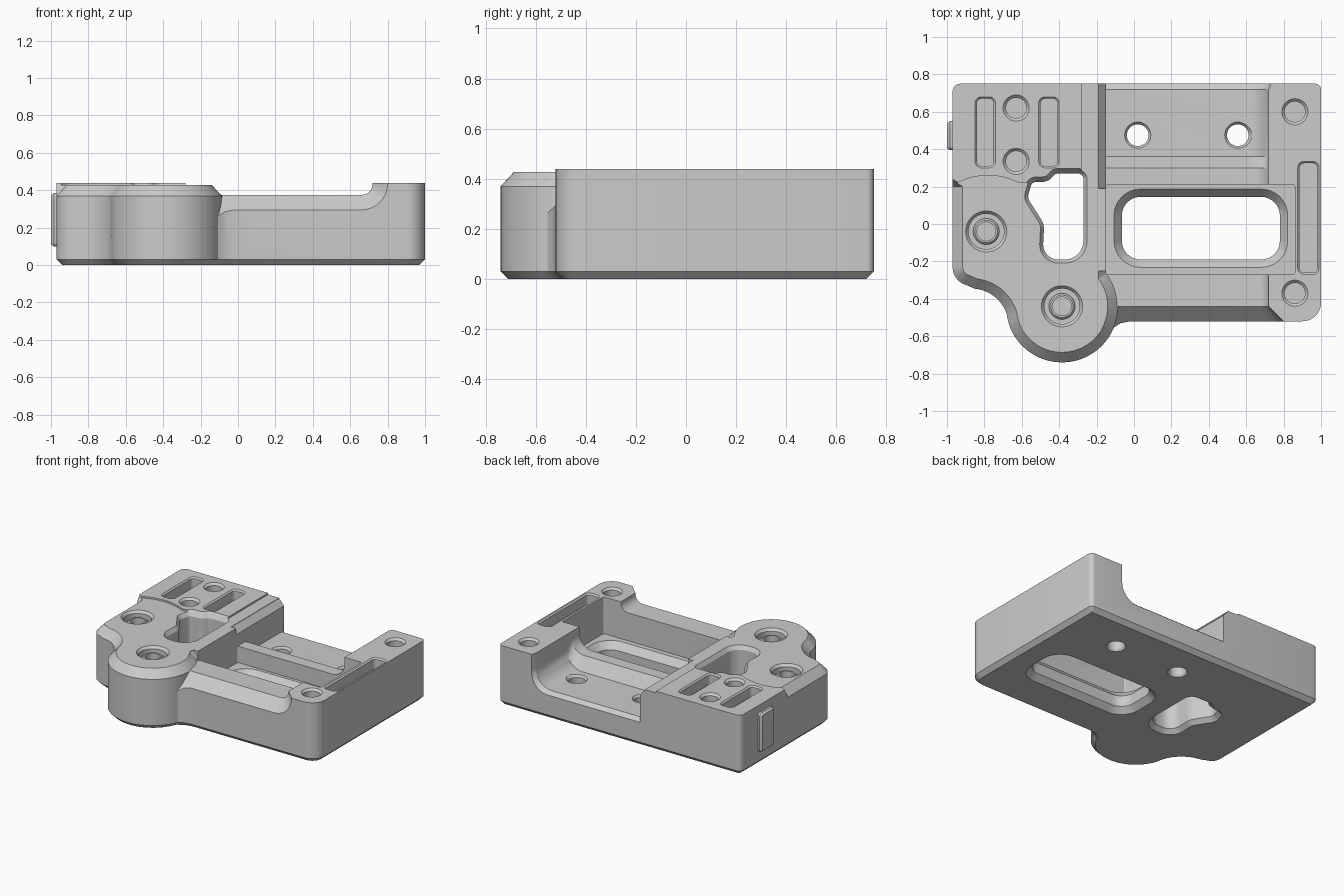
import bpy, bmesh, math
from mathutils import Vector

if "Cube" in bpy.data.objects:
    bpy.data.objects.remove(bpy.data.objects["Cube"])

metal = bpy.data.materials.new("plain grey")
metal.diffuse_color = (0.6, 0.6, 0.6, 1)
metal.use_nodes = True
metal.node_tree.nodes["Principled BSDF"].inputs["Base Color"].default_value = metal.diffuse_color


def arc(cx, cy, r, a0, a1, n=12):
    return [(cx + r * math.cos(math.radians(a0 + (a1 - a0) * i / n)),
             cy + r * math.sin(math.radians(a0 + (a1 - a0) * i / n))) for i in range(n + 1)]


def rounded(corners, n=8):
    """Polygon from (x, y, radius) corners."""
    out = []
    for i, (x, y, r) in enumerate(corners):
        p = Vector((x, y))
        a = (Vector(corners[i - 1][:2]) - p).normalized()
        b = (Vector(corners[(i + 1) % len(corners)][:2]) - p).normalized()
        if r == 0:
            out.append((x, y))
            continue
        half = a.angle(b) / 2
        c = p + (a + b).normalized() * r / math.sin(half)
        t0, t1 = p + a * r / math.tan(half) - c, p + b * r / math.tan(half) - c
        sweep = math.atan2(t0.x * t1.y - t0.y * t1.x, t0.dot(t1))
        for k in range(n + 1):
            s, co = math.sin(sweep * k / n), math.cos(sweep * k / n)
            out.append((c.x + t0.x * co - t0.y * s, c.y + t0.x * s + t0.y * co))
    return out


def rect(x0, x1, y0, y1, r):
    return rounded([(x0, y0, r), (x1, y0, r), (x1, y1, r), (x0, y1, r)])


def offset(pts, d, only=None):
    """Move a counter-clockwise outline outwards by d."""
    out = []
    for i, p in enumerate(pts):
        p = Vector(p)
        e0 = (p - Vector(pts[i - 1])).normalized()
        e1 = (Vector(pts[(i + 1) % len(pts)]) - p).normalized()
        n = Vector((e0.y + e1.y, -e0.x - e1.x)).normalized()
        k = max(0.5, n.dot(Vector((e0.y, -e0.x))))
        out.append(tuple(p + n * d / k) if only is None or only(p) else tuple(p))
    return out


def loft(name, rings):
    """Closed solid through rings of 3D points."""
    bm = bmesh.new()
    vs = [[bm.verts.new(p) for p in ring] for ring in rings]
    n = len(vs[0])
    for a, b in zip(vs, vs[1:]):
        for i in range(n):
            j = (i + 1) % n
            bm.faces.new((a[i], a[j], b[j], b[i]))
    bm.faces.new(vs[0][::-1])
    bm.faces.new(vs[-1])
    bmesh.ops.triangulate(bm, faces=bm.faces)
    bmesh.ops.recalc_face_normals(bm, faces=bm.faces)
    if bm.calc_volume(signed=True) < 0:
        bmesh.ops.reverse_faces(bm, faces=bm.faces)
    me = bpy.data.meshes.new(name)
    bm.to_mesh(me)
    bm.free()
    me.materials.append(metal)
    ob = bpy.data.objects.new(name, me)
    bpy.context.collection.objects.link(ob)
    return ob


def prism(name, pts, layers):
    return loft(name, [[(x, y, z) for x, y in offset(pts, d)] for z, d in layers])


def volume(me):
    bm = bmesh.new()
    bm.from_mesh(me)
    v = bm.calc_volume(signed=True)
    bm.free()
    return v


def apply(body, tool, op="DIFFERENCE"):
    """Boolean; a result with an implausible volume is retried with the other solver."""
    before = volume(body.data)
    for solver in ("MANIFOLD", "EXACT"):
        m = body.modifiers.new("bool", "BOOLEAN")
        m.operation, m.object, m.solver = op, tool, solver
        dg = bpy.context.evaluated_depsgraph_get()
        dg.update()
        me = bpy.data.meshes.new_from_object(body.evaluated_get(dg))
        body.modifiers.remove(m)
        v = volume(me)
        good = before * 0.6 < v < before - 1e-7 if op == "DIFFERENCE" else before < v < before * 1.3
        if good:
            body.data = me
            break
    bpy.data.objects.remove(tool)


def cut(pts, layers):
    apply(body, prism("cutter", pts, layers))


def valley(stations):
    """Cut a trough along y; each station is (y, wall x, floor z, fillet radius)."""
    rings = []
    for y, w, f, r in stations:
        prof = rounded([(-0.19, 0.6, 0), (-0.19, 0.425, 0), (-0.15, 0.38, 0), (-0.15, f, 0),
                        (w, f, r), (w, 0.6, 0)])
        rings.append([(x, y, z) for x, z in prof])
    apply(body, loft("cutter", rings))


# Main plate outline with the two rounded lobes at the front left
outline = (arc(-0.93, 0.71, 0.04, 90, 180, 6) + [(-0.97, 0.24), (-0.97, 0.2)]
           + arc(-0.87, -0.23, 0.1, 180, 255, 8) + arc(-0.87, -0.545, 0.2, 85, 5, 12)
           + arc(-0.385, -0.44, 0.3, 202, 338, 28) + [(-0.07, -0.53), (-0.02, -0.52)]
           + arc(0.9, -0.42, 0.1, -90, 0, 10) + arc(0.97, 0.72, 0.03, 0, 90, 5))


def on_lobe(p):
    return p.x < -0.04 and p.y < 0.21


body = loft("base_plate", [[(x, y, z) for x, y in offset(outline, d, f)] for z, d, f in
                           ((0, -0.03, None), (0.03, 0, None), (0.37, 0, None), (0.44, -0.065, on_lobe))])

# Front ridge trough with flared chamfer, then rear trough with rib
valley([(-0.56, 0.84, 0.255, 0.18), (-0.44, 0.72, 0.375, 0.06), (-0.25, 0.72, 0.375, 0.06)])
valley([(0.19, 0.72, 0.29, 0.1), (0.30, 0.72, 0.29, 0.1), (0.36, 0.72, 0.2, 0.13),
        (0.72, 0.72, 0.2, 0.13), (0.77, 0.74, 0.16, 0.13)])

# Round front lobe restored where the trough passes it
apply(body, prism("dome", arc(-0.385, -0.44, 0.299, 0, 354, 59),
                  [(0.15, 0), (0.37, 0), (0.439, -0.065)]), "UNION")

# Lower deck around the lobes and beside the raised plate
deck = ([(-1.1, 0.22), (-1.1, -0.9), (0.1, -0.9), (0.1, -0.3), (-0.1, -0.2), (-0.1, 0.9), (-0.28, 0.9),
         (-0.28, 0.26), (-0.32, 0.22), (-0.58, 0.22)] + arc(-0.78, -0.1, 0.36, 62, 118, 10))
cut(deck, [(0.428, 0), (0.6, 0)])

# Pocket and large window
cut(rect(-0.15, 0.86, -0.27, 0.21, 0.012), [(0.17, 0), (0.6, 0)])
cut(rect(-0.065, 0.78, -0.19, 0.145, 0.1), [(-0.02, 0.06), (0.04, 0), (0.12, 0), (0.18, 0.05)])

# Irregular opening between the lobes
opening = rounded([(-0.27, 0.27, 0.03), (-0.42, 0.27, 0.03), (-0.46, 0.225, 0.07), (-0.545, 0.225, 0.03),
                   (-0.57, 0.14, 0.05), (-0.48, 0.0, 0.1), (-0.49, -0.19, 0.08), (-0.27, -0.19, 0.1)])
cut(opening, [(-0.02, 0.05), (0.03, 0), (0.40, 0), (0.46, 0.04)])


def circle(x, y, r):
    return arc(x, y, r, 0, 350, 35)


# Through holes in the rear floor
for x in (0.02, 0.555):
    cut(circle(x, 0.475, 0.058), [(-0.02, 0.02), (0.015, 0), (0.185, 0), (0.21, 0.02)])

# Blind dowel holes
for x, y in ((0.86, 0.6), (0.86, -0.37), (-0.63, 0.62), (-0.63, 0.335)):
    cut(circle(x, y, 0.055), [(0.34, 0), (0.425, 0), (0.45, 0.025)])

# Grooves
for x0, x1, y0, y1 in ((-0.84, -0.75, 0.31, 0.67), (-0.5, -0.41, 0.31, 0.67), (0.885, 0.98, -0.26, 0.325)):
    cut(rect(x0, x1, y0, y1, 0.025), [(0.36, 0), (0.43, 0), (0.45, 0.02)])

# Counterbored bolt seats with a raised ring
for x, y in ((-0.79, -0.04), (-0.385, -0.44)):
    cut(circle(x, y, 0.095), [(0.37, 0), (0.41, 0), (0.44, 0.025)])
    apply(body, prism("ring", circle(x, y, 0.07), [(0.34, 0), (0.39, 0), (0.4, -0.01)]), "UNION")
    cut(circle(x, y, 0.05), [(0.3, 0), (0.45, 0)])

# Latch tab on the left side
tab = rect(0.395, 0.55, 0.1, 0.385, 0.02)
side_tab = loft("side_tab", [[(x, y, z) for y, z in offset(tab, d)] for x, d in
                             ((-0.95, 0), (-0.985, 0), (-1.0, -0.012))])

for ob in (body, side_tab):
    bpy.ops.object.select_all(action="DESELECT")
    ob.select_set(True)
    bpy.context.view_layer.objects.active = ob
    bpy.ops.object.shade_smooth_by_angle(angle=math.radians(25))
